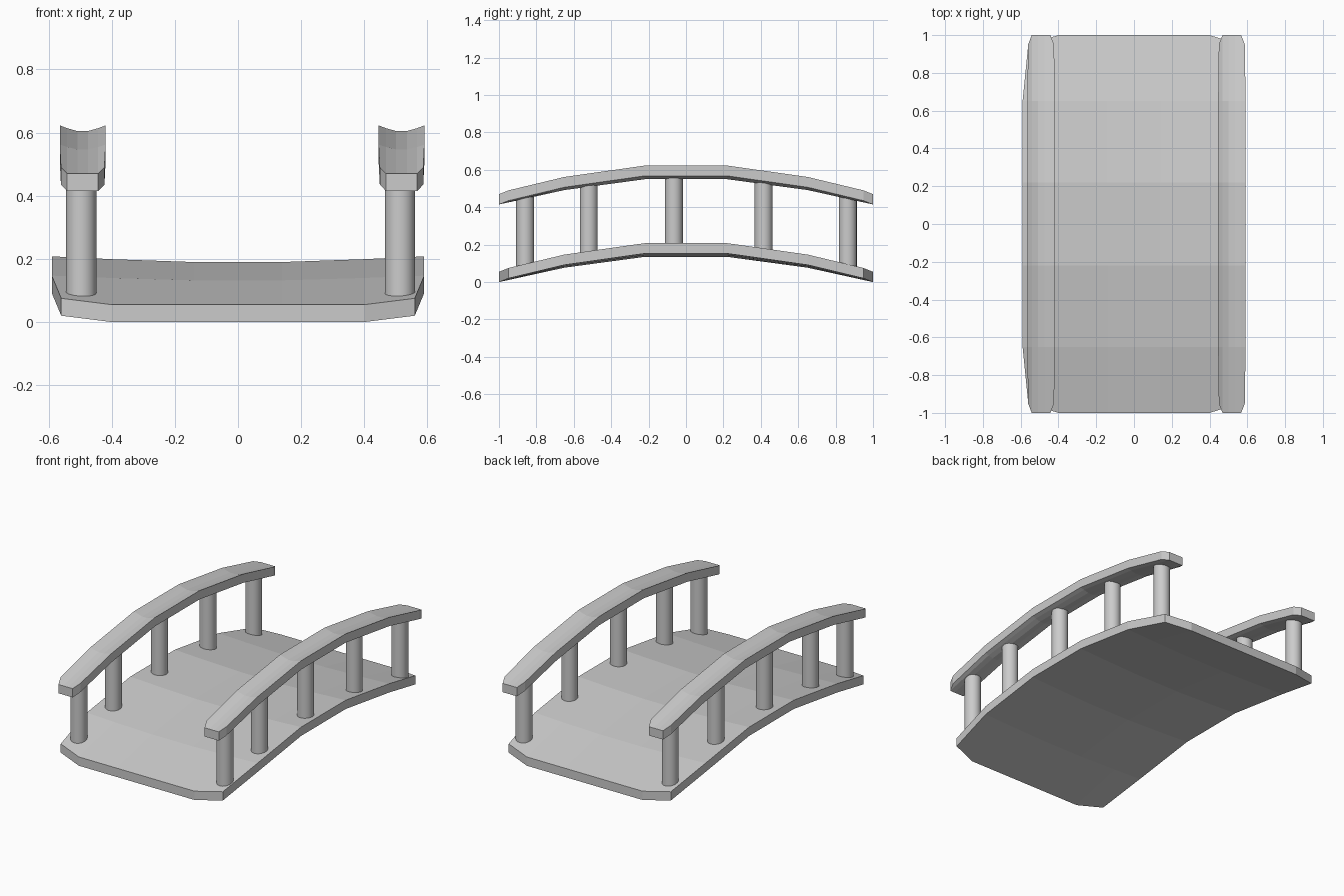
import bpy, bmesh, math

cube = bpy.data.objects.get("Cube")
if cube:
    bpy.data.objects.remove(cube, do_unlink=True)

stone = bpy.data.materials.new("light grey")
stone.use_nodes = True
GREY = (0.6, 0.6, 0.6, 1)
stone.diffuse_color = GREY
stone.node_tree.nodes["Principled BSDF"].inputs["Base Color"].default_value = GREY

THICK = 0.055
# Half of the arch: (y, height at the middle, height at the edge, half width)
ARCH = [(1.0, 0.055, 0.075, 0.56), (0.65, 0.132, 0.147, 0.59), (0.22, 0.19, 0.208, 0.59)]


def arched_slab(name, centre_x, lift, scale):
    """Faceted arch, slightly dished across, with clipped corners."""
    bm = bmesh.new()
    rows = [(-y, m, e, w) for y, m, e, w in ARCH] + ARCH[::-1]
    layers = []
    for drop in (0, THICK):
        grid = []
        for y, mid, edge, half in rows:
            end = abs(y) == 1
            edge_y = y * 0.95 if end else y
            inner = mid if end else mid + (edge - mid) * 0.5
            line = [(-half, edge_y, edge), (-0.4, y, inner), (-0.14, y, mid),
                    (0.14, y, mid), (0.4, y, inner), (half, edge_y, edge)]
            grid.append([bm.verts.new((centre_x + px * scale, py, pz + lift - drop))
                         for px, py, pz in line])
        layers.append(grid)
        for a, b in zip(grid, grid[1:]):
            for i in range(len(a) - 1):
                bm.faces.new((a[i], a[i + 1], b[i + 1], b[i]))
    # Outer rim joining the upper and lower layers
    rims = [g[0] + [r[-1] for r in g[1:-1]] + g[-1][::-1] + [r[0] for r in g[-2:0:-1]]
            for g in layers]
    top, low = rims
    for i in range(len(top)):
        bm.faces.new((top[i - 1], top[i], low[i], low[i - 1]))
    bmesh.ops.recalc_face_normals(bm, faces=bm.faces)
    mesh = bpy.data.meshes.new(name)
    bm.to_mesh(mesh)
    bm.free()
    mesh.materials.append(stone)
    obj = bpy.data.objects.new(name, mesh)
    bpy.context.collection.objects.link(obj)


def arch_height(y):
    """Deck height beneath a post."""
    pts = [(p[0], (p[1] + p[2]) / 2) for p in ARCH]
    y = abs(y)
    for (y1, z1), (y0, z0) in zip(pts, pts[1:]):
        if y >= y0:
            return z0 + (z1 - z0) * (y - y0) / (y1 - y0)
    return pts[-1][1]


arched_slab("deck", 0, 0, 1)

RAIL_LIFT = 0.415
for side, rail_x, post_x in (("right", -0.492, -0.497), ("left", 0.518, 0.513)):
    arched_slab(side + "_handrail", rail_x, RAIL_LIFT, 0.123)
    # Round posts between deck and handrail
    for n, y in enumerate((-0.86, -0.52, -0.065, 0.415, 0.865), 1):
        base = arch_height(y) - 0.015
        head = arch_height(y) + RAIL_LIFT - 0.04
        bpy.ops.mesh.primitive_cylinder_add(vertices=24, radius=0.048, depth=head - base,
                                            location=(post_x, y, (base + head) / 2))
        post = bpy.context.object
        post.name = f"{side}_post_{n}"
        post.data.materials.append(stone)
        bpy.ops.object.shade_smooth_by_angle(angle=math.radians(40))
